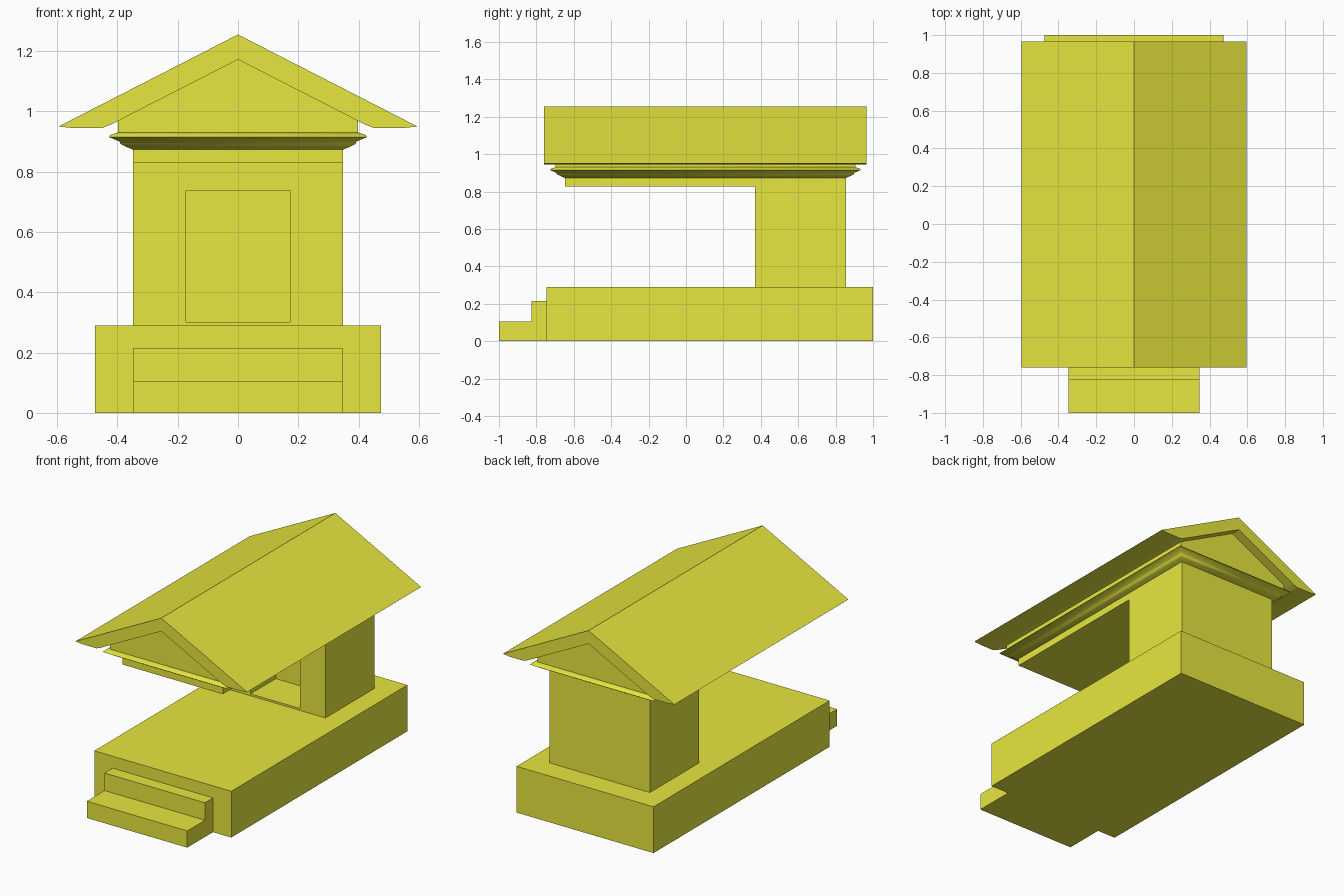
import bpy, bmesh
from math import radians

if "Cube" in bpy.data.objects:
    bpy.data.objects.remove(bpy.data.objects["Cube"])

stone = bpy.data.materials.new("yellow_stone")
stone.diffuse_color = (0.8, 0.8, 0.05, 1)
stone.use_nodes = True
stone.node_tree.nodes["Principled BSDF"].inputs["Base Color"].default_value = stone.diffuse_color


def finish(name, bm, smooth=False):
    bmesh.ops.recalc_face_normals(bm, faces=bm.faces[:])
    mesh = bpy.data.meshes.new(name)
    bm.to_mesh(mesh)
    bm.free()
    mesh.materials.append(stone)
    ob = bpy.data.objects.new(name, mesh)
    bpy.context.collection.objects.link(ob)
    if smooth:
        bpy.ops.object.select_all(action='DESELECT')
        bpy.context.view_layer.objects.active = ob
        ob.select_set(True)
        bpy.ops.object.shade_smooth_by_angle(angle=radians(50))
    return ob


def extrude_profile(name, points, axis, start, end):
    """Extrude a closed 2D outline; axis 'x' takes (y, z), axis 'y' takes (x, z)."""
    bm = bmesh.new()
    rings = []
    for d in (start, end):
        rings.append([bm.verts.new((d, a, z) if axis == 'x' else (a, d, z))
                      for a, z in points])
    n = len(points)
    for ring in rings:
        bm.faces.new(ring)
    for i in range(n):
        j = (i + 1) % n
        bm.faces.new((rings[0][i], rings[0][j], rings[1][j], rings[1][i]))
    return finish(name, bm)


def box(name, x, y, z):
    return extrude_profile(name, [(x[0], z[0]), (x[1], z[0]), (x[1], z[1]), (x[0], z[1])],
                           'y', y[0], y[1])


def mirrored(points):
    """Complete a right-hand outline across x = 0."""
    return points + [(-x, z) for x, z in reversed(points) if x > 0]


# Podium and entrance steps
box("podium", (-0.475, 0.475), (-0.745, 1.0), (0, 0.29))
extrude_profile("front_steps", [(-1.0, 0), (-0.745, 0), (-0.745, 0.215),
                                (-0.825, 0.215), (-0.825, 0.105), (-1.0, 0.105)],
                'x', -0.348, 0.348)

# Shrine chamber with a recessed doorway
chamber = box("chamber", (-0.348, 0.348), (0.37, 0.855), (0.29, 0.828))
cutter = box("doorway_cutter", (-0.172, 0.172), (0.3, 0.62), (0.302, 0.738))
cutter.hide_render = True
cutter.hide_set(True)
cut = chamber.modifiers.new("doorway", 'BOOLEAN')
cut.operation = 'DIFFERENCE'
cut.object = cutter
cut.solver = 'EXACT'
bpy.context.view_layer.update()
bpy.context.view_layer.objects.active = chamber
chamber.select_set(True)
bpy.ops.object.modifier_apply(modifier="doorway")
bpy.data.objects.remove(cutter)

# Beam and cornice moulding: stacked rectangular rings (outward offset, height)
bm = bmesh.new()
rings = []
for o, z in [(0, 0.828), (0, 0.873), (0.022, 0.882), (0.042, 0.892), (0.045, 0.9),
             (0.08, 0.915), (0.075, 0.922), (0.05, 0.93), (0.05, 0.945)]:
    x, y0, y1 = 0.348 + o, -0.648 - o, 0.855 + o
    rings.append([bm.verts.new(p) for p in
                  ((-x, y0, z), (x, y0, z), (x, y1, z), (-x, y1, z))])
for a, b in zip(rings, rings[1:]):
    for i in range(4):
        j = (i + 1) % 4
        bm.faces.new((a[i], a[j], b[j], b[i]))
bm.faces.new(rings[0])
bm.faces.new(rings[-1])
finish("beam_and_cornice", bm, smooth=True)

# Gable body filling the space under the roof
extrude_profile("pediment", [(-0.398, 0.94), (0.398, 0.94), (0.398, 0.972),
                             (0, 1.177), (-0.398, 0.972)], 'y', -0.698, 0.905)

# Pitched roof slab with overhanging eaves
roof_outer = mirrored([(0.595, 0.95), (0, 1.255)][::-1])
extrude_profile("roof", mirrored([(0, 1.255), (0.595, 0.95), (0.55, 0.945),
                                  (0.45, 0.945), (0.42, 0.957)]) [:5]
                + [(0, 1.172)]
                + [(-0.42, 0.957), (-0.45, 0.945), (-0.55, 0.945), (-0.595, 0.95)],
                'y', -0.76, 0.965)
